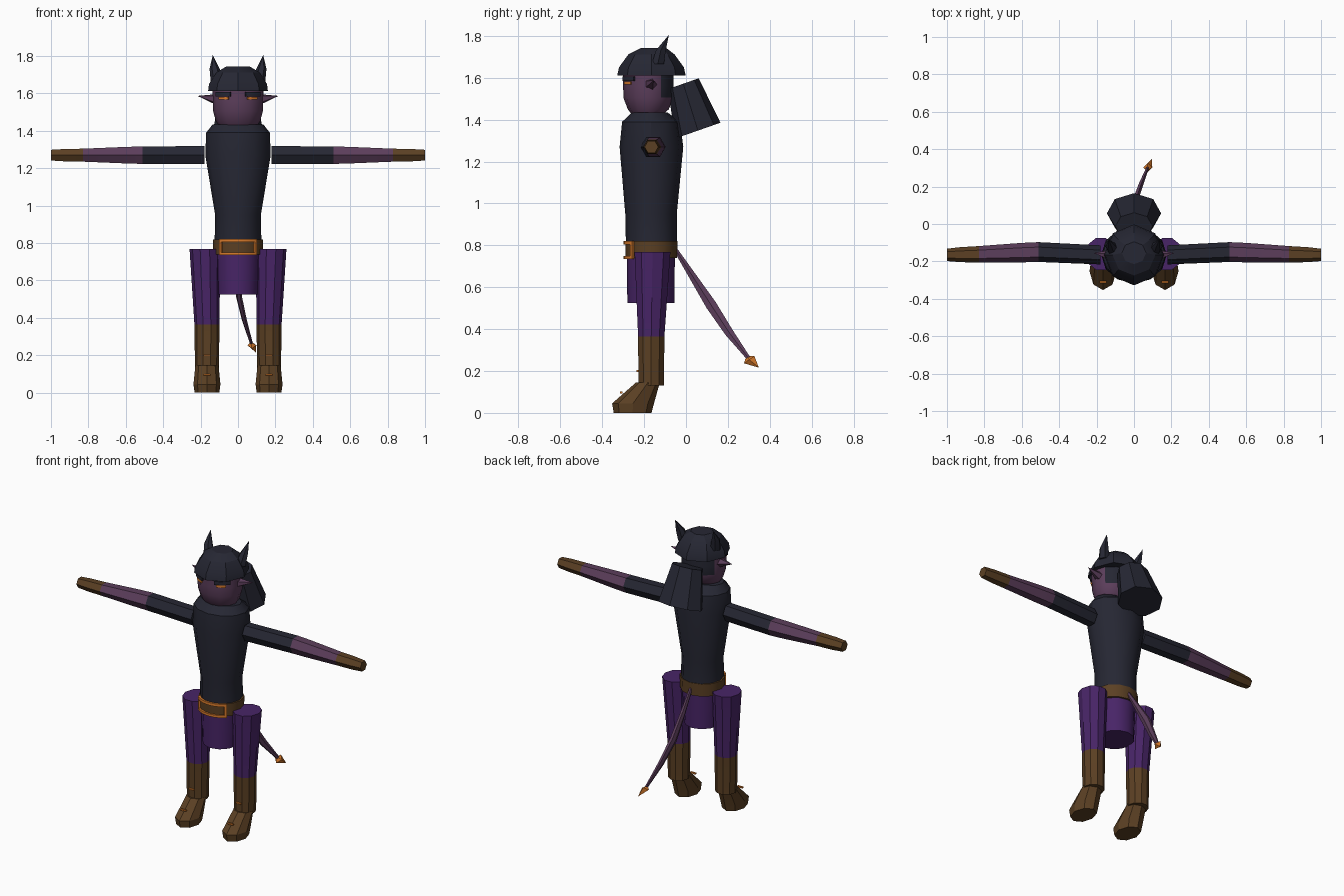
import bpy, bmesh, math
from mathutils import Vector

cube = bpy.data.objects.get("Cube")
if cube:
    bpy.data.objects.remove(cube, do_unlink=True)


def material(name, rgb):
    m = bpy.data.materials.new(name)
    m.use_nodes = True
    m.diffuse_color = (*rgb, 1)
    m.node_tree.nodes["Principled BSDF"].inputs["Base Color"].default_value = (*rgb, 1)
    return m


CHARCOAL = material("charcoal", (.019, .02, .033))
PURPLE = material("purple", (.065, .018, .135))
SKIN = material("violet_skin", (.107, .048, .105))
BROWN = material("brown_leather", (.105, .051, .017))
ORANGE = material("orange", (.7, .2, .025))

X, Y, Z = Vector((1, 0, 0)), Vector((0, 1, 0)), Vector((0, 0, 1))


def finish(name, bm, mats, angle, rule=None):
    bmesh.ops.recalc_face_normals(bm, faces=bm.faces)
    if rule:
        for f in bm.faces:
            f.material_index = rule(f.calc_center_median())
    me = bpy.data.meshes.new(name)
    bm.to_mesh(me)
    bm.free()
    for m in mats:
        me.materials.append(m)
    ob = bpy.data.objects.new(name, me)
    bpy.context.collection.objects.link(ob)
    bpy.ops.object.select_all(action='DESELECT')
    ob.select_set(True)
    bpy.context.view_layer.objects.active = ob
    bpy.ops.object.shade_smooth_by_angle(angle=math.radians(angle))
    return ob


def loft(name, rings, mats, sides=12, u=X, v=Y, angle=33, rule=None, turn=0):
    """Skin elliptical rings (centre, radius along u, radius along v); zero radius is a point."""
    bm = bmesh.new()
    loops = []
    for c, a, b in rings:
        c = Vector(c)
        if a == 0:
            loops.append([bm.verts.new(c)])
            continue
        steps = [2 * math.pi * (i + turn) / sides for i in range(sides)]
        loops.append([bm.verts.new(c + u * a * math.cos(t) + v * b * math.sin(t)) for t in steps])
    for p, q in zip(loops, loops[1:]):
        for i in range(sides):
            j = (i + 1) % sides
            if len(q) == 1:
                bm.faces.new((p[i], p[j], q[0]))
            else:
                bm.faces.new((p[i], p[j], q[j], q[i]))
    for lp in (loops[0], loops[-1]):
        if len(lp) > 1:
            bm.faces.new(lp)
    return finish(name, bm, mats, angle, rule)


def band(name, cy, rx, ry, a0, a1, z0, z1, mat, thick=.008, steps=6):
    """Thin plate wrapped round an upright ellipse; angles run from the front."""
    bm = bmesh.new()
    rows = []
    for i in range(steps + 1):
        a = a0 + (a1 - a0) * i / steps
        rows.append([bm.verts.new(((rx + t) * math.sin(a), cy - (ry + t) * math.cos(a), z))
                     for t, z in ((-.004, z0), (thick, z0), (thick, z1), (-.004, z1))])
    for p, q in zip(rows, rows[1:]):
        for i in range(4):
            bm.faces.new((p[i], p[(i + 1) % 4], q[(i + 1) % 4], q[i]))
    bm.faces.new(rows[0])
    bm.faces.new(rows[-1])
    return finish(name, bm, [mat], 33)


# Torso, belt and pelvis
loft("torso", [((0, -.165, .81), .125, .122), ((0, -.167, .95), .122, .123),
               ((0, -.165, 1.27), .175, .152), ((0, -.167, 1.39), .17, .138),
               ((0, -.173, 1.435), .135, .085)], [CHARCOAL])
loft("belt", [((0, -.165, .74), .133, .123), ((0, -.165, .82), .135, .125)], [BROWN])
loft("pelvis", [((0, -.168, .525), .108, .112), ((0, -.168, .75), .12, .115)], [PURPLE])

# Buckle frame wrapped round the belt front
for label, a0, a1, z0, z1 in (("top", -.8, .8, .805, .822), ("bottom", -.8, .8, .735, .75),
                              ("right", -.8, -.69, .735, .822), ("left", .69, .8, .735, .822)):
    band("buckle_" + label, -.165, .135, .125, a0, a1, z0, z1, ORANGE)

# Head with dark hair at the back
loft("head", [((0, -.185, 1.42), .095, .07), ((0, -.18, 1.45), .118, .098),
              ((0, -.18, 1.505), .133, .119), ((0, -.18, 1.56), .135, .12),
              ((0, -.18, 1.63), .135, .12)], [SKIN, CHARCOAL], angle=50,
     rule=lambda c: int(c.y > -.135 and c.z > 1.5))
loft("hair_cap", [((0, -.165, 1.612), .16, .163), ((0, -.165, 1.65), .155, .155),
                  ((0, -.165, 1.712), .115, .11), ((0, -.155, 1.743), .065, .06)],
     [CHARCOAL], sides=8, angle=25)

# Lowered hood behind the neck, tilted backwards
tilt = Vector((0, .944, .33))
loft("hood", [((0, .057, 1.348), .145, .114), ((0, -.013, 1.572), .1, .078)],
     [CHARCOAL], sides=8, v=tilt, angle=25)

for side, s in (("left", 1), ("right", -1)):
    # Face details, ears and horns
    band(side + "_eye", -.18, .135, .12, s * .38, s * .82, 1.568, 1.582, ORANGE, .006)
    band(side + "_brow", -.18, .135, .12, s * .3, s * 1.0, 1.585, 1.607, CHARCOAL, .009)
    loft(side + "_ear", [((s * .12, -.17, 1.568), .032, .029),
                         ((s * .217, -.155, 1.587), 0, 0)], [SKIN], sides=5, u=Y, v=Z, angle=25)
    loft(side + "_horn", [((s * .112, -.135, 1.665), .034, .034),
                          ((s * .125, -.12, 1.732), .027, .027),
                          ((s * .135, -.082, 1.805), 0, 0)], [CHARCOAL], sides=6, angle=25)

    # Arm with sleeve, bare forearm and glove
    loft(side + "_arm", [((s * .18, -.165, 1.27), .051, .056), ((s * .51, -.15, 1.27), .053, .054),
                         ((s * .6, -.153, 1.27), .052, .051), ((s * .83, -.162, 1.27), .044, .04),
                         ((s * .93, -.164, 1.27), .04, .038), ((s, -.165, 1.27), .033, .033)],
         [CHARCOAL, SKIN, BROWN], sides=6, u=Y, v=Z, angle=25,
         rule=lambda c: (abs(c.x) > .51) + (abs(c.x) > .83))

    # Leg with boot shaft
    loft(side + "_leg", [((s * .166, -.166, .13), .064, .064), ((s * .166, -.166, .365), .067, .066),
                         ((s * .177, -.16, .768), .082, .09)],
         [BROWN, PURPLE], sides=10, rule=lambda c: int(c.z > .365))

    # Forward-leaning foot
    loft(side + "_foot", [((s * .166, -.255, 0), .066, .09), ((s * .166, -.253, .045), .072, .1),
                          ((s * .166, -.182, .145), .062, .057)],
         [BROWN], sides=8, angle=25)

    # Small bright straps on shaft and instep
    for label, y, z in (("shaft", -.231, .2), ("foot", -.31, .097)):
        loft(f"{side}_{label}_strap", [((s * .166, y, z - .004), .026, .008),
                                       ((s * .166, y, z + .004), .026, .008)],
             [ORANGE], sides=4, turn=.5)

# Tail and its pointed tip
across = Vector((0, .82, .57))
loft("tail", [((0, -.06, .795), .009, .01), ((0, .03, .655), .014, .02),
              ((.005, .12, .515), .016, .03), ((.035, .205, .385), .013, .024),
              ((.072, .298, .262), .008, .011)], [SKIN], sides=6, v=across)
loft("tail_tip", [((.07, .292, .265), .008, .01), ((.074, .302, .254), .024, .03),
                  ((.095, .348, .216), 0, 0)], [ORANGE], sides=4, v=across, angle=25)
